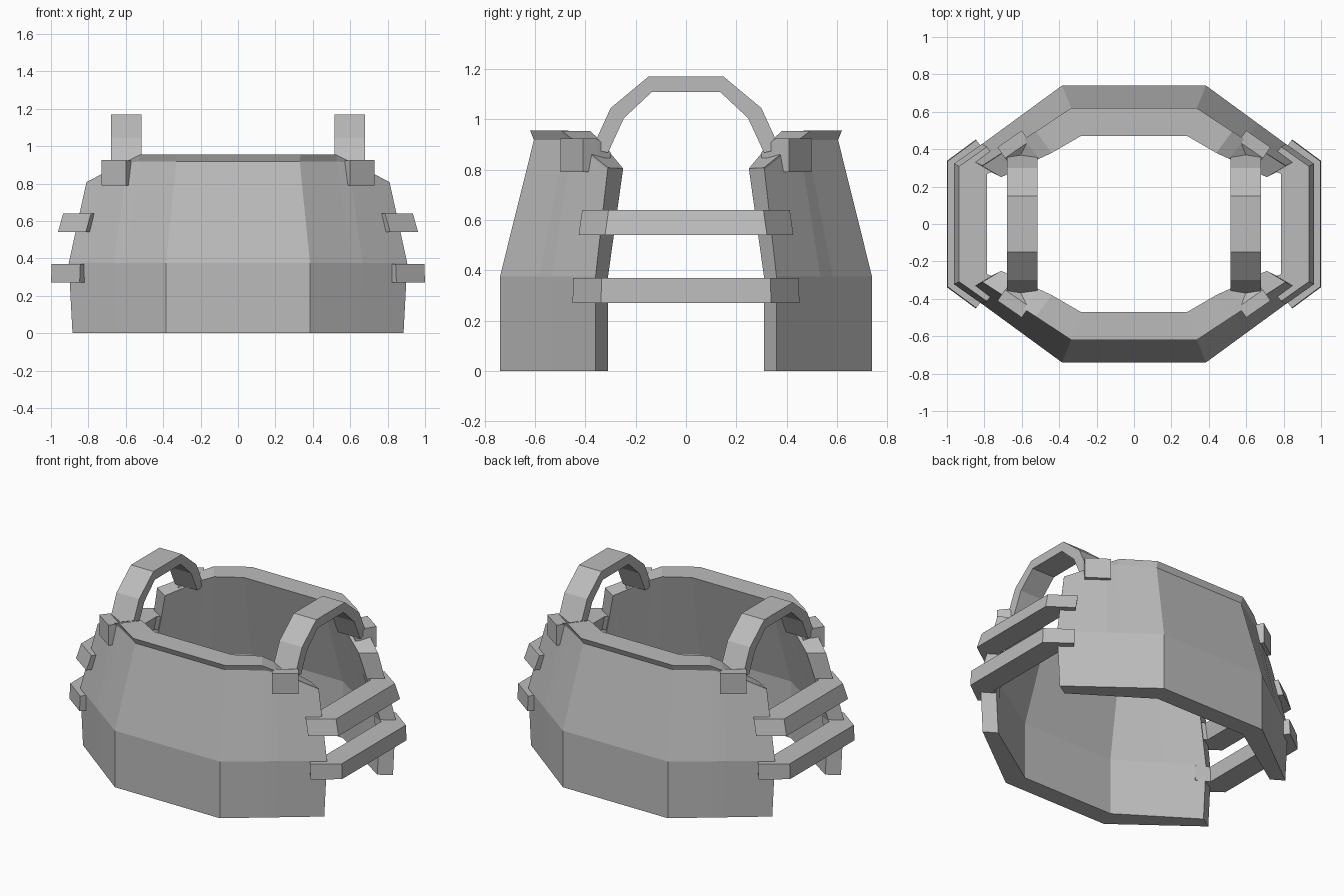
import bpy, bmesh

if "Cube" in bpy.data.objects:
    bpy.data.objects.remove(bpy.data.objects["Cube"])

metal = bpy.data.materials.new("grey metal")
metal.diffuse_color = (0.5, 0.5, 0.5, 1)
metal.use_nodes = True
metal.node_tree.nodes["Principled BSDF"].inputs["Base Color"].default_value = metal.diffuse_color


def loft(name, sections, sx=1, sy=1):
    """Skin a row of closed cross-sections and cap both ends."""
    bm = bmesh.new()
    rings = [[bm.verts.new((x * sx, y * sy, z)) for x, y, z in s] for s in sections]
    n = len(rings[0])
    for a, b in zip(rings, rings[1:]):
        for i in range(n):
            j = (i + 1) % n
            bm.faces.new((a[i], a[j], b[j], b[i]))
    bm.faces.new(rings[0])
    bm.faces.new(rings[-1])
    bmesh.ops.recalc_face_normals(bm, faces=bm.faces)
    me = bpy.data.meshes.new(name)
    bm.to_mesh(me)
    bm.free()
    me.materials.append(metal)
    ob = bpy.data.objects.new(name, me)
    bpy.context.collection.objects.link(ob)
    return ob


def mix(a, b, t):
    return tuple(p + (q - p) * t for p, q in zip(a, b))


# Body plate columns: corner, neck side, shoulder start, armhole
def column(t, wall, rim, inner):
    low_out = mix((0.385, 0.74, 0), (0.885, 0.36, 0), t)
    mid_out = mix((0.385, 0.74, 0.375), (0.905, 0.36, 0.375), t)
    mid_in = mix((0.335, 0.62, 0.375), (0.825, 0.31, 0.375), t)
    low_in = mix((0.335, 0.62, 0), (0.805, 0.31, 0), t)
    return [low_out, mid_out, wall, rim, inner, mid_in, low_in]


half = [
    column(0, (0.33, 0.605, 0.918), (0.335, 0.62, 0.955), (0.285, 0.47, 0.955)),
    column(0.41, (0.53, 0.478, 0.918), (0.525, 0.495, 0.955), (0.44, 0.38, 0.953)),
    column(0.54, (0.59, 0.45, 0.912), (0.592, 0.452, 0.922), (0.505, 0.35, 0.925)),
    column(1, (0.812, 0.312, 0.8), (0.81, 0.31, 0.808), (0.71, 0.25, 0.805)),
]
plate = [[(-x, y, z) for x, y, z in c] for c in reversed(half)] + half
loft("front_plate", plate, sy=-1)
loft("back_plate", plate)

# Shoulder arches: outer and inner (y, z) edges
arch_out = [(0.375, 0.88), (0.30, 1.045), (0.15, 1.17)]
arch_in = [(0.31, 0.868), (0.247, 1.005), (0.135, 1.11)]
arch_out += [(-y, z) for y, z in reversed(arch_out)]
arch_in += [(-y, z) for y, z in reversed(arch_in)]
arch = [[(0.515, *o), (0.68, *o), (0.68, *i), (0.515, *i)]
        for o, i in zip(arch_out, arch_in)]

# Clip that joins an arch end to the plate rim
clip = [
    [(0.73, 0.41, 0.79), (0.6, 0.5, 0.79), (0.6, 0.5, 0.925), (0.73, 0.41, 0.925)],
    [(0.69, 0.352, 0.79), (0.56, 0.442, 0.79), (0.56, 0.442, 0.923), (0.69, 0.352, 0.923)],
    [(0.65, 0.3, 0.80), (0.52, 0.385, 0.80), (0.52, 0.385, 0.87), (0.65, 0.3, 0.87)],
]


# Side bar that bridges the two plates, leaning inward at its top
def bar(end, corner, z0, z1, lean):
    def section(outer, inner):
        return [(outer[0] + lean, outer[1] + lean / 2, z0),
                (outer[0] - lean, outer[1] - lean / 2, z1),
                (inner[0] - lean, inner[1] - lean / 2, z1),
                (inner[0] + lean, inner[1] + lean / 2, z0)]
    s = [section(end, (end[0] - 0.08, end[1] - 0.11)),
         section(corner, (corner[0] - 0.15, corner[1] - 0.04))]
    return s + [[(x, -y, z) for x, y, z in r] for r in reversed(s)]


for sx, side in ((1, "right"), (-1, "left")):
    loft(f"shoulder_arch_{side}", arch, sx)
    loft(f"lower_side_bar_{side}", bar((0.845, 0.45), (0.998, 0.337), 0.27, 0.37, 0.002), sx)
    loft(f"upper_side_bar_{side}", bar((0.80, 0.42), (0.949, 0.315), 0.54, 0.64, 0.014), sx)
    for sy, end in ((-1, "front"), (1, "back")):
        loft(f"arch_clip_{side}_{end}", clip, sx, sy)
